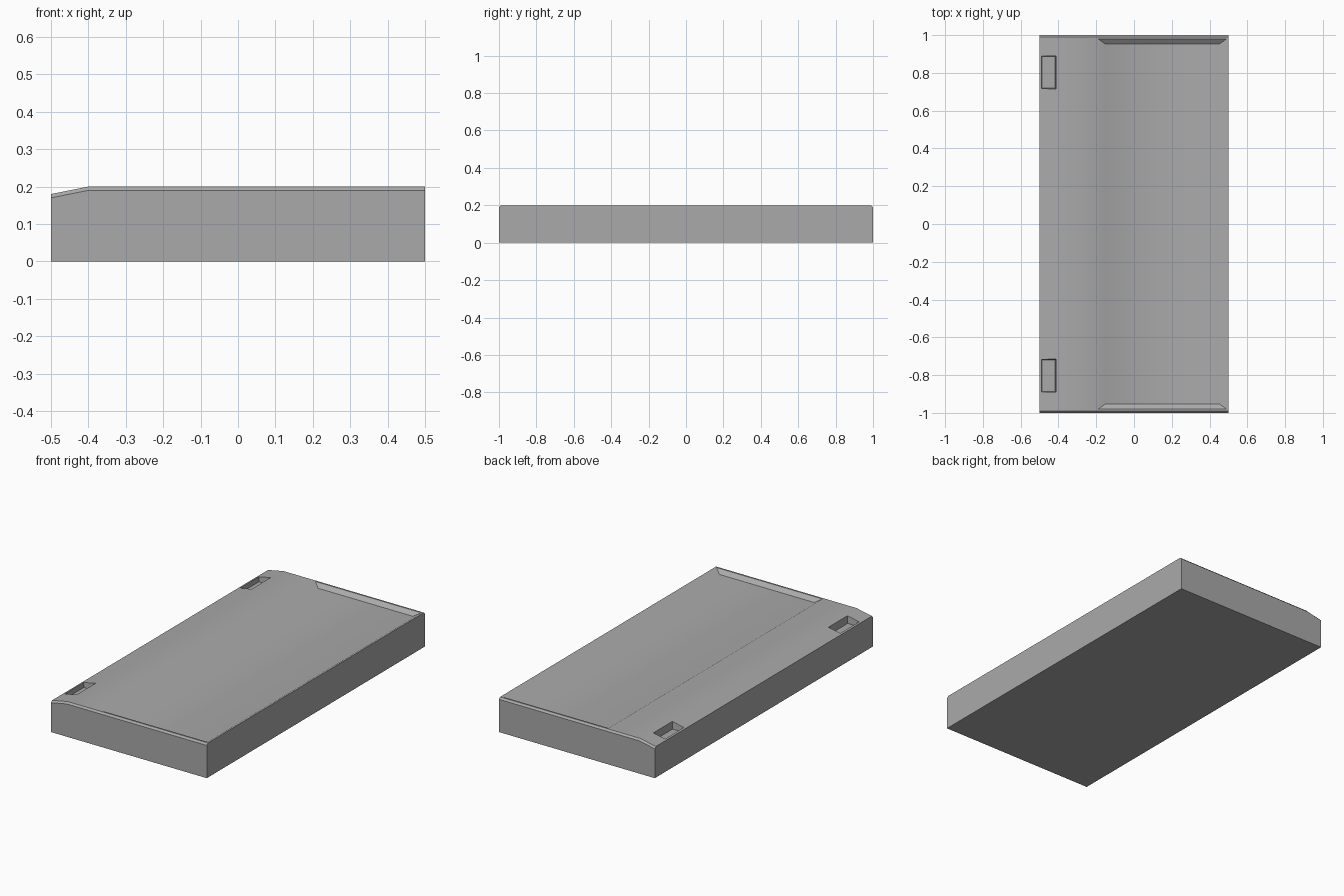
import bpy
import bmesh

if "Cube" in bpy.data.objects:
    bpy.data.objects.remove(bpy.data.objects["Cube"], do_unlink=True)

grey = bpy.data.materials.new("plain_grey")
grey.use_nodes = True
colour = (0.4, 0.4, 0.4, 1)
grey.diffuse_color = colour
grey.node_tree.nodes["Principled BSDF"].inputs["Base Color"].default_value = colour


def loft(name, loops):
    """Closed solid running through matching loops of points."""
    bm = bmesh.new()
    rings = [[bm.verts.new(p) for p in loop] for loop in loops]
    for a, b in zip(rings, rings[1:]):
        for i in range(len(a)):
            j = (i + 1) % len(a)
            bm.faces.new((a[i], a[j], b[j], b[i]))
    bm.faces.new(rings[0])
    bm.faces.new(rings[-1])
    # Merge coplanar strips into single faces
    bmesh.ops.dissolve_limit(bm, angle_limit=0.01, verts=bm.verts, edges=bm.edges)
    bmesh.ops.recalc_face_normals(bm, faces=bm.faces)
    mesh = bpy.data.meshes.new(name)
    bm.to_mesh(mesh)
    bm.free()
    mesh.materials.append(grey)
    obj = bpy.data.objects.new(name, mesh)
    bpy.context.collection.objects.link(obj)
    return obj


def rectangle(x0, x1, y0, y1, z):
    return [(x0, y0, z), (x1, y0, z), (x1, y1, z), (x0, y1, z)]


def pocket_cutter(name, x0, x1, y0, y1, top, floor, run_x, run_y, lid):
    """Pocket with sloping walls, extended straight up past the surface."""
    return loft(name, [
        rectangle(x0 + run_x, x1 - run_x, y0 + run_y, y1 - run_y, floor),
        rectangle(x0, x1, y0, y1, top),
        rectangle(x0, x1, y0, y1, lid)])


# Slab: sloping edge on the right, small chamfers along the front and back tops
def section(y, drop):
    return [(-0.5, y, 0), (0.5, y, 0), (0.5, y, 0.2 - drop),
            (-0.4, y, 0.2 - drop), (-0.5, y, 0.18 - drop)]


slab = loft("slab", [section(-1, 0.01), section(-0.99, 0),
                     section(0.99, 0), section(1, 0.01)])

# Broad shallow tray and two small slots
cutters = [pocket_cutter("tray_cutter", -0.19, 0.49, -0.98, 0.98,
                         0.2, 0.18, 0.036, 0.026, 0.3)]
for side, label in ((-1, "front"), (1, "back")):
    y0, y1 = sorted((side * 0.715, side * 0.89))
    cutters.append(pocket_cutter(label + "_slot_cutter", -0.49, -0.413, y0, y1,
                                 0.2, 0.155, 0.004, 0.004, 0.3))

for cutter in cutters:
    cut = slab.modifiers.new(cutter.name, "BOOLEAN")
    cut.operation = "DIFFERENCE"
    cut.solver = "EXACT"
    cut.object = cutter

# Bake the cuts, then drop the cutters
bpy.context.view_layer.update()
graph = bpy.context.evaluated_depsgraph_get()
finished = bpy.data.meshes.new_from_object(slab.evaluated_get(graph))
slab.modifiers.clear()
slab.data = finished
for cutter in cutters:
    bpy.data.objects.remove(cutter, do_unlink=True)

# Soft shading over shallow slopes only
bpy.ops.object.select_all(action="DESELECT")
slab.select_set(True)
bpy.context.view_layer.objects.active = slab
bpy.ops.object.shade_smooth_by_angle()
